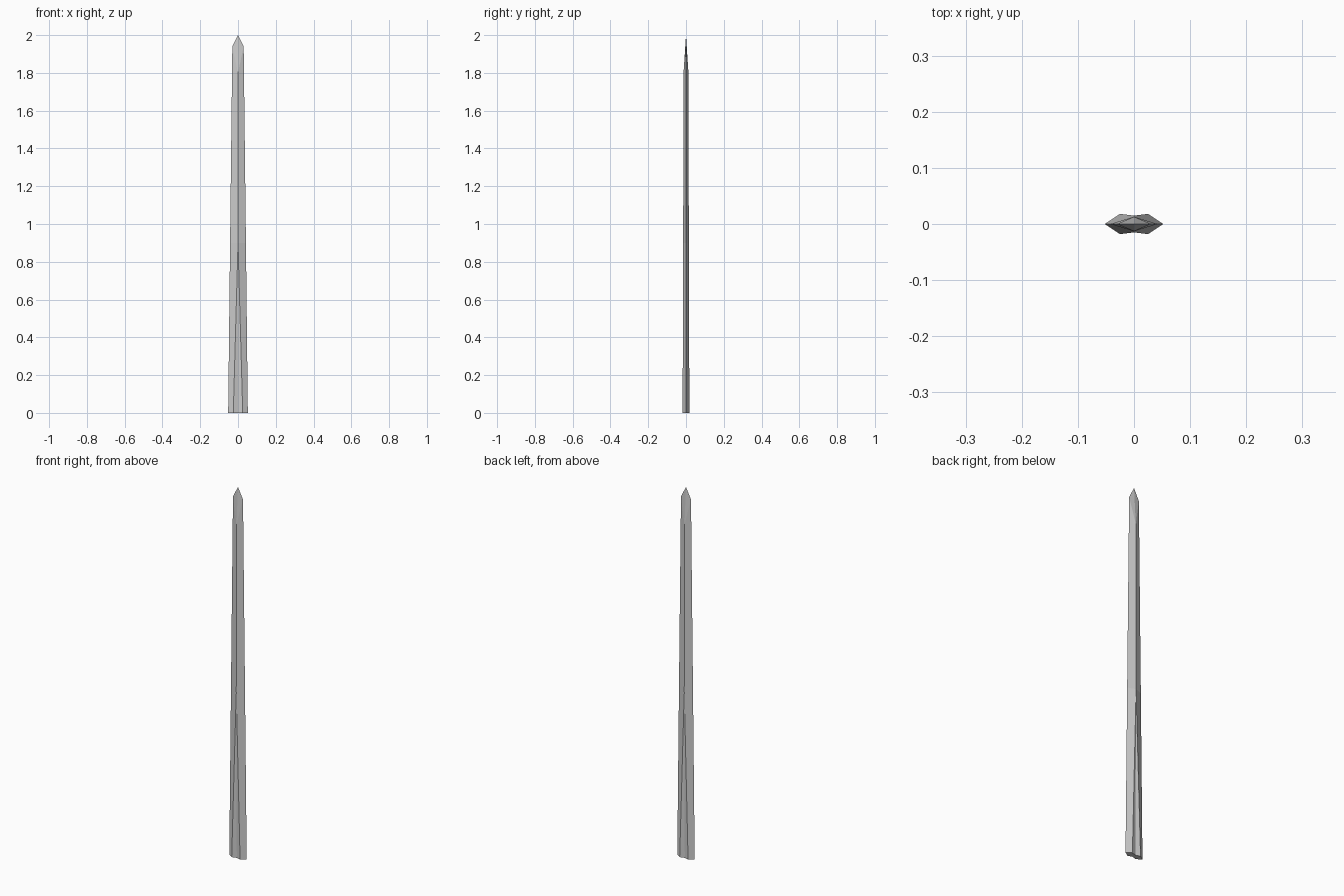
import bpy, bmesh

if "Cube" in bpy.data.objects:
    bpy.data.objects.remove(bpy.data.objects["Cube"])

# Blade: one quarter (x > 0, front) is modelled and mirrored to all four
bm = bmesh.new()
P = {
    "edge0": (0.052, 0, 0),          # cutting edge at the base
    "edge1": (0.042, 0, 0.9),
    "edge2": (0.030, 0, 1.94),       # shoulder of the point
    "tip": (0, 0, 2.0),
    "rim": (0.025, -0.018, 0),       # fuller rim at the base
    "floor": (0, -0.0105, 0),        # fuller floor at the base
    "merge": (0, -0.015, 0.9),       # fuller runs out into the ridge
    "ridge": (0, -0.013, 1.8),
    "core": (0, 0, 0),
}
faces = [
    ("edge0", "edge1", "merge", "rim"),    # lower bevel
    ("edge1", "edge2", "ridge", "merge"),  # upper bevel
    ("edge2", "tip", "ridge"),             # point facet
    ("rim", "merge", "floor"),             # fuller wall
    ("core", "edge0", "rim", "floor"),     # base cap
]

for sx in (1, -1):
    for sy in (1, -1):
        v = {n: bm.verts.new((x * sx, y * sy, z)) for n, (x, y, z) in P.items()}
        for f in faces:
            bm.faces.new([v[n] for n in f])

bmesh.ops.remove_doubles(bm, verts=bm.verts, dist=0.0005)
bmesh.ops.recalc_face_normals(bm, faces=bm.faces)
mesh = bpy.data.meshes.new("blade")
bm.to_mesh(mesh)
bm.free()
blade = bpy.data.objects.new("blade", mesh)
bpy.context.collection.objects.link(blade)
